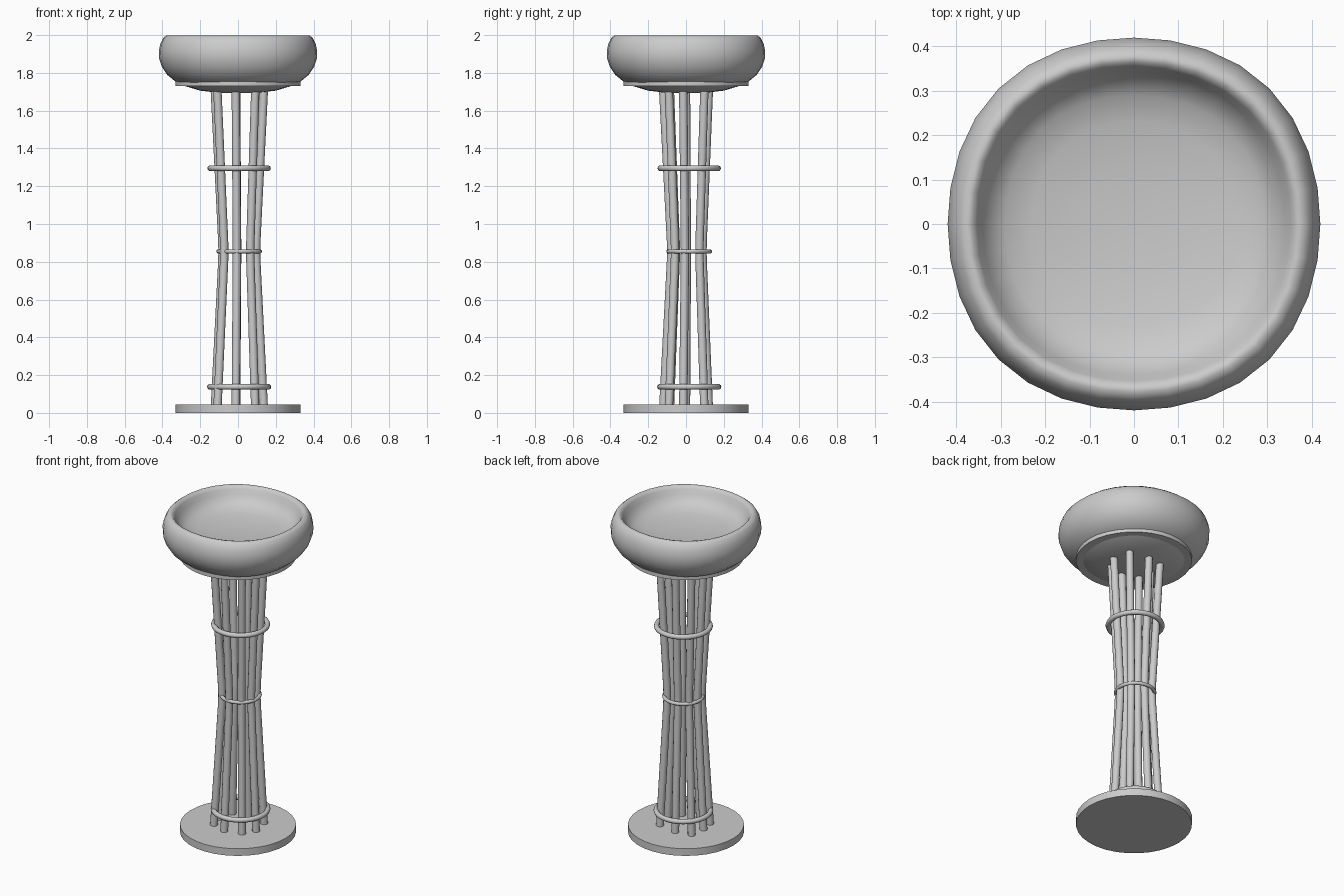
import bpy, bmesh, math
from mathutils import Vector

if "Cube" in bpy.data.objects:
    bpy.data.objects.remove(bpy.data.objects["Cube"])


def finish(obj, angle=35):
    bpy.ops.object.select_all(action='DESELECT')
    obj.select_set(True)
    bpy.context.view_layer.objects.active = obj
    bpy.ops.object.shade_smooth_by_angle(angle=math.radians(angle))


def from_bmesh(name, bm, angle=35):
    bmesh.ops.recalc_face_normals(bm, faces=bm.faces)
    mesh = bpy.data.meshes.new(name)
    bm.to_mesh(mesh)
    bm.free()
    obj = bpy.data.objects.new(name, mesh)
    bpy.context.collection.objects.link(obj)
    finish(obj, angle)
    return obj


def lathe(name, profile, angle=35, steps=32, square=0.0):
    """Revolve an (r, z) profile from axis to axis; square swells the diagonals."""
    bm = bmesh.new()
    verts = [bm.verts.new((r, 0, z)) for r, z in profile]
    edges = [bm.edges.new(pair) for pair in zip(verts, verts[1:])]
    bmesh.ops.spin(bm, geom=verts + edges, cent=(0, 0, 0), axis=(0, 0, 1),
                   angle=math.tau, steps=steps)
    bmesh.ops.remove_doubles(bm, verts=bm.verts, dist=0.0005)
    for v in bm.verts:
        k = 1 + square * (1 - math.cos(4 * math.atan2(v.co.y, v.co.x))) / 2
        v.co.x *= k
        v.co.y *= k
    return from_bmesh(name, bm, angle)


def disc(name, radius, z0, z1):
    return lathe(name, [(0, z0), (radius, z0), (radius, z1), (0, z1)])


def bar(name, stations, radius, sides=12):
    """Round bar through a few centre points, with level cross-sections."""
    bm = bmesh.new()
    rings = []
    for c in stations:
        rings.append([bm.verts.new(c + Vector((radius * math.cos(math.tau * i / sides),
                                               radius * math.sin(math.tau * i / sides), 0)))
                      for i in range(sides)])
    for a, b in zip(rings, rings[1:]):
        for i in range(sides):
            j = (i + 1) % sides
            bm.faces.new((a[i], a[j], b[j], b[i]))
    bm.faces.new(rings[0])
    bm.faces.new(rings[-1])
    return from_bmesh(name, bm)


# Base and seat plates
disc("base_plate", 0.33, 0.0, 0.045)
disc("seat_plate", 0.33, 1.73, 1.772)

# Padded seat with rounded rim and dished top, very slightly squared in plan
lathe("seat_cushion", [
    (0, 1.692), (0.10, 1.694), (0.20, 1.706), (0.28, 1.73), (0.335, 1.757),
    (0.375, 1.79), (0.402, 1.83), (0.417, 1.875), (0.419, 1.915),
    (0.411, 1.955), (0.396, 1.985), (0.378, 1.999), (0.364, 1.996),
    (0.353, 1.98), (0.340, 1.953), (0.32, 1.924), (0.29, 1.902),
    (0.23, 1.886), (0.12, 1.874), (0, 1.870)], angle=60, square=0.028)

# Eight slightly uneven bars pinched at the waist
feet = [(0.115, 0.098), (-0.010, 0.122), (-0.110, 0.10), (-0.124, 0.0),
        (-0.11, -0.086), (-0.012, -0.122), (0.092, -0.092), (0.138, -0.015)]
waist = Vector((0.007, 0.014))
levels = [(0.0, 1.0), (0.80, 0.69), (0.855, 0.68), (0.91, 0.69), (1.73, 1.0)]
for n, foot in enumerate(feet):
    pts = []
    for z, s in levels:
        p = waist + (Vector(foot) - waist) * s
        pts.append(Vector((p.x, p.y, z)))
    bar(f"column_bar_{n + 1}", pts, 0.022)

# Binding rings
for name, z, outer, tube in (("lower_ring", 0.138, 0.170, 0.015),
                             ("waist_ring", 0.855, 0.121, 0.011),
                             ("upper_ring", 1.295, 0.168, 0.015)):
    bpy.ops.mesh.primitive_torus_add(location=(0.006, 0.017, z), major_radius=outer - tube,
                                     minor_radius=tube, major_segments=32, minor_segments=10)
    ring = bpy.context.object
    ring.name = name
    finish(ring, 60)
